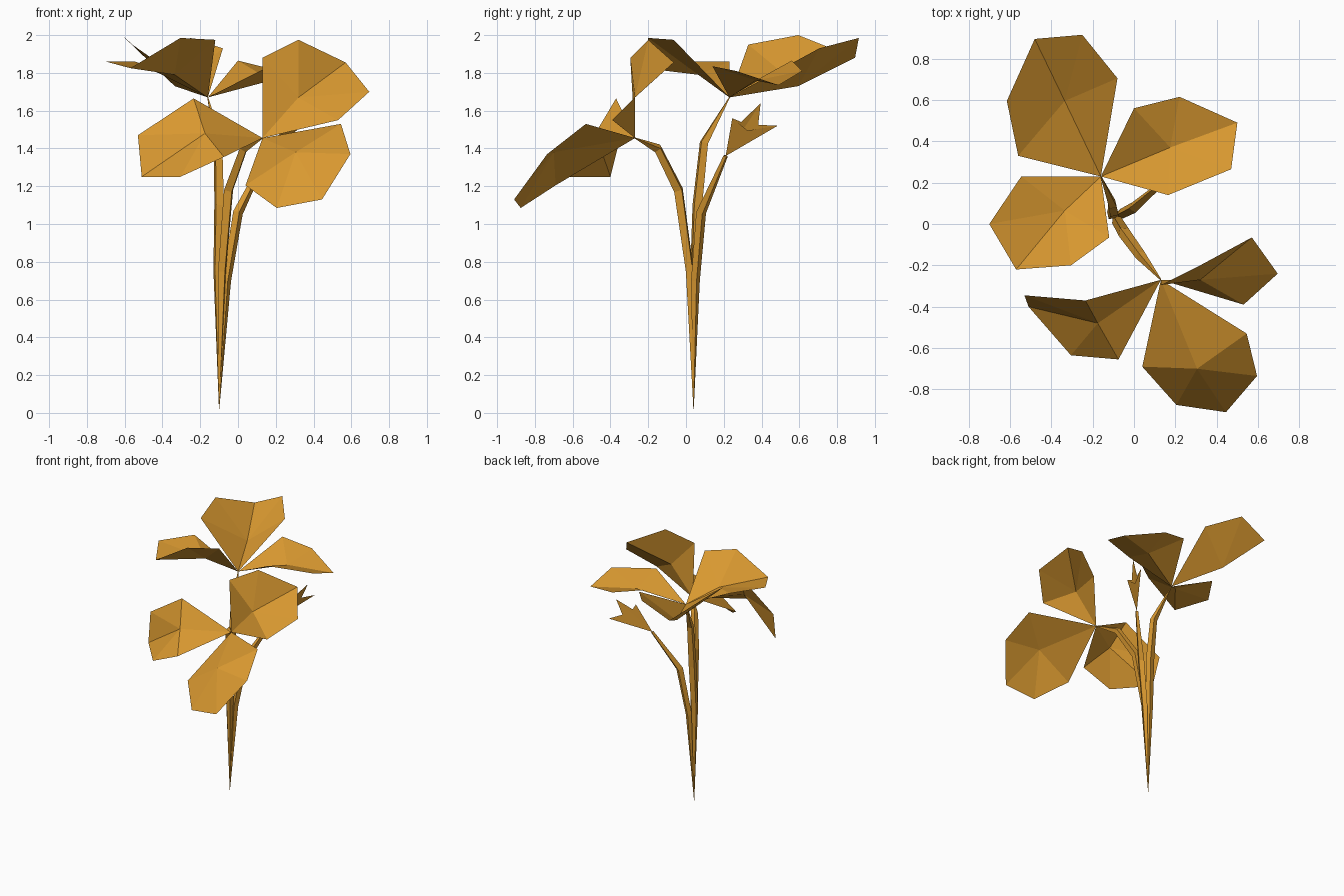
import bpy
import bmesh
from mathutils import Vector

default_cube = bpy.data.objects.get("Cube")
if default_cube:
    bpy.data.objects.remove(default_cube, do_unlink=True)


def make_material(name, colour):
    material = bpy.data.materials.new(name)
    material.use_nodes = True
    material.diffuse_color = colour
    shader = material.node_tree.nodes["Principled BSDF"]
    shader.inputs["Base Color"].default_value = colour
    shader.inputs["Roughness"].default_value = 0.8
    return material


golden = make_material("golden_orange", (0.70, 0.32, 0.03, 1))


def link_object(name, data):
    data.materials.append(golden)
    thing = bpy.data.objects.new(name, data)
    bpy.context.scene.collection.objects.link(thing)
    return thing


def fan(name, hub, rim):
    """Closed ring of triangles around one hub point, flat shaded."""
    bm = bmesh.new()
    hub_vertex = bm.verts.new(hub)
    ring = [bm.verts.new(point) for point in rim]
    for current, following in zip(ring, ring[1:] + ring[:1]):
        bm.faces.new((hub_vertex, current, following))
    bmesh.ops.recalc_face_normals(bm, faces=bm.faces)
    mesh = bpy.data.meshes.new(name)
    bm.to_mesh(mesh)
    bm.free()
    return link_object(name, mesh)


def petal(name, base, fold, *outline):
    """Folded petal: outline starts at the flower base, dips at the fold."""
    return fan(name, fold, [base, *outline])


def stem(name, path, radii):
    """Four-sided tapering stem swept along a bent path."""
    curve = bpy.data.curves.new(name + "_path", "CURVE")
    curve.dimensions = "3D"
    curve.bevel_depth = 1
    curve.bevel_resolution = 0
    spline = curve.splines.new("POLY")
    spline.points.add(len(path) - 1)
    for point, position, radius in zip(spline.points, path, radii):
        point.co = (*position, 1)
        point.radius = radius
    spline.use_smooth = False
    helper = bpy.data.objects.new(name + "_helper", curve)
    bpy.context.scene.collection.objects.link(helper)
    bpy.context.view_layer.update()
    evaluated = helper.evaluated_get(bpy.context.evaluated_depsgraph_get())
    mesh = bpy.data.meshes.new_from_object(evaluated)
    mesh.name = name
    mesh.materials.clear()
    bpy.data.objects.remove(helper, do_unlink=True)
    return link_object(name, mesh)


# Shared joints of the plant
root = Vector((-0.10, 0.04, 0.02))
back_base = Vector((-0.16, 0.23, 1.67))
front_base = Vector((0.13, -0.27, 1.455))
bud_base = Vector((0.15, 0.21, 1.36))

# Stems, all growing from one pointed root
taper = (0.001, 0.026, 0.03, 0.026, 0.003)
stem("back_stem",
     [root, (-0.108, 0.045, 0.75), (-0.1, 0.06, 1.1),
      (-0.105, 0.095, 1.43), back_base], taper)
stem("front_stem",
     [root, (-0.085, 0.02, 0.75), (-0.05, -0.04, 1.18),
      (0.03, -0.15, 1.40), front_base], taper)
stem("bud_stem",
     [root, (-0.06, 0.05, 0.7), (0, 0.08, 1.06), bud_base],
     (0.001, 0.024, 0.027, 0.012))

# Back flower, opening upward
petal("back_flower_rear_petal", back_base, (-0.335, 0.595, 1.73),
      (-0.56, 0.33, 1.95), (-0.615, 0.595, 2), (-0.48, 0.895, 1.88),
      (-0.25, 0.915, 1.985), (-0.08, 0.705, 1.93))
petal("back_flower_right_petal", back_base, (-0.335, 0.065, 1.79),
      (-0.545, 0.23, 1.86), (-0.70, 0, 1.86), (-0.57, -0.22, 1.825),
      (-0.305, -0.2, 1.985), (-0.12, -0.065, 1.975))
petal("back_flower_left_petal", back_base, (0.175, 0.37, 1.76),
      (0, 0.56, 1.865), (0.22, 0.615, 1.81), (0.5, 0.49, 1.735),
      (0.47, 0.265, 1.81), (0.165, 0.14, 1.835))

# Front flower, facing forward
petal("front_flower_right_petal", front_base, (-0.175, -0.48, 1.48),
      (-0.235, -0.37, 1.665), (-0.53, -0.345, 1.47), (-0.51, -0.4, 1.25),
      (-0.305, -0.635, 1.25), (-0.075, -0.655, 1.355))
petal("front_flower_lower_petal", front_base, (0.305, -0.7, 1.38),
      (0.04, -0.69, 1.205), (0.205, -0.875, 1.085), (0.445, -0.91, 1.13),
      (0.595, -0.735, 1.37), (0.545, -0.53, 1.53))
petal("front_flower_left_petal", front_base, (0.32, -0.27, 1.67),
      (0.13, -0.295, 1.88), (0.32, -0.2, 1.975), (0.57, -0.065, 1.855),
      (0.695, -0.24, 1.7), (0.53, -0.39, 1.55))

# Half-open bud: three tips with notches between them, open at the top
bud_tips = [Vector(p) for p in ((0.34, 0.395, 1.64), (0.34, 0.485, 1.52),
                                (0.27, 0.245, 1.56))]
bud_rim = []
for tip, next_tip in zip(bud_tips, bud_tips[1:] + bud_tips[:1]):
    notch = (tip + next_tip).lerp(bud_base * 2, 0.25) / 2
    bud_rim += [tip, notch]
fan("bud", bud_base, bud_rim)
